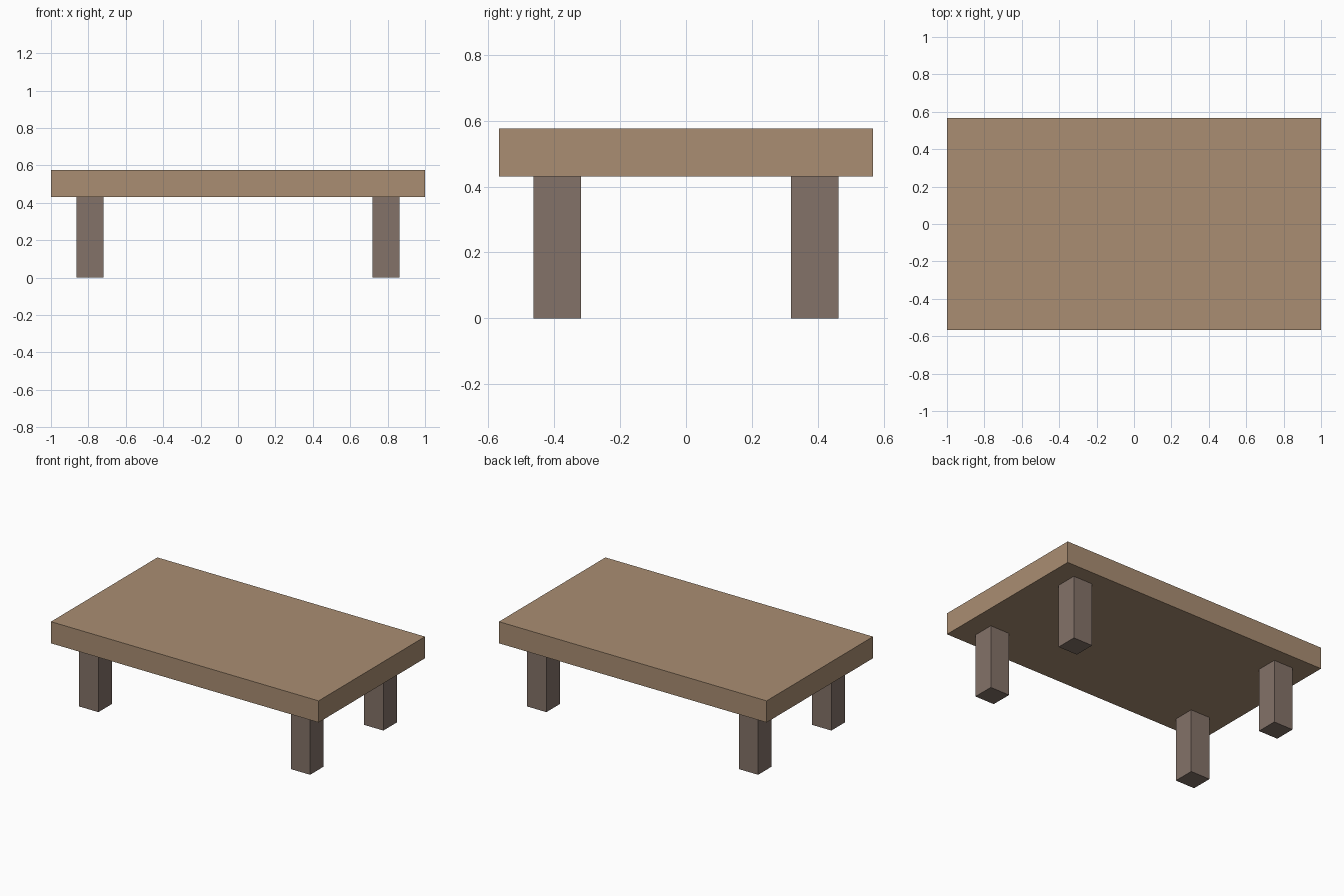
import bpy

if "Cube" in bpy.data.objects:
    bpy.data.objects.remove(bpy.data.objects["Cube"])


def material(name, rgb):
    mat = bpy.data.materials.new(name)
    mat.diffuse_color = (*rgb, 1.0)
    mat.use_nodes = True
    mat.node_tree.nodes["Principled BSDF"].inputs["Base Color"].default_value = mat.diffuse_color
    return mat


def box(name, centre, size, mat):
    bpy.ops.mesh.primitive_cube_add(size=1, location=centre)
    obj = bpy.context.object
    obj.name = name
    obj.scale = size
    bpy.ops.object.transform_apply(location=False, rotation=False, scale=True)
    obj.data.materials.append(mat)
    return obj


light_wood = material("light_wood", (0.40, 0.27, 0.17))
dark_wood = material("dark_wood", (0.23, 0.17, 0.14))

UNDERSIDE, TOP = 0.43, 0.576
LEG = 0.144

# Thick rectangular slab
box("table_top", (0, 0, (UNDERSIDE + TOP) / 2),
    (2.0, 1.136, TOP - UNDERSIDE), light_wood)

# Four square legs set in from the corners
for side, sx in (("left", -1), ("right", 1)):
    for end, sy in (("front", -1), ("back", 1)):
        box(f"{end}_{side}_leg", (sx * 0.791, sy * 0.391, UNDERSIDE / 2),
            (LEG, LEG, UNDERSIDE), dark_wood)
